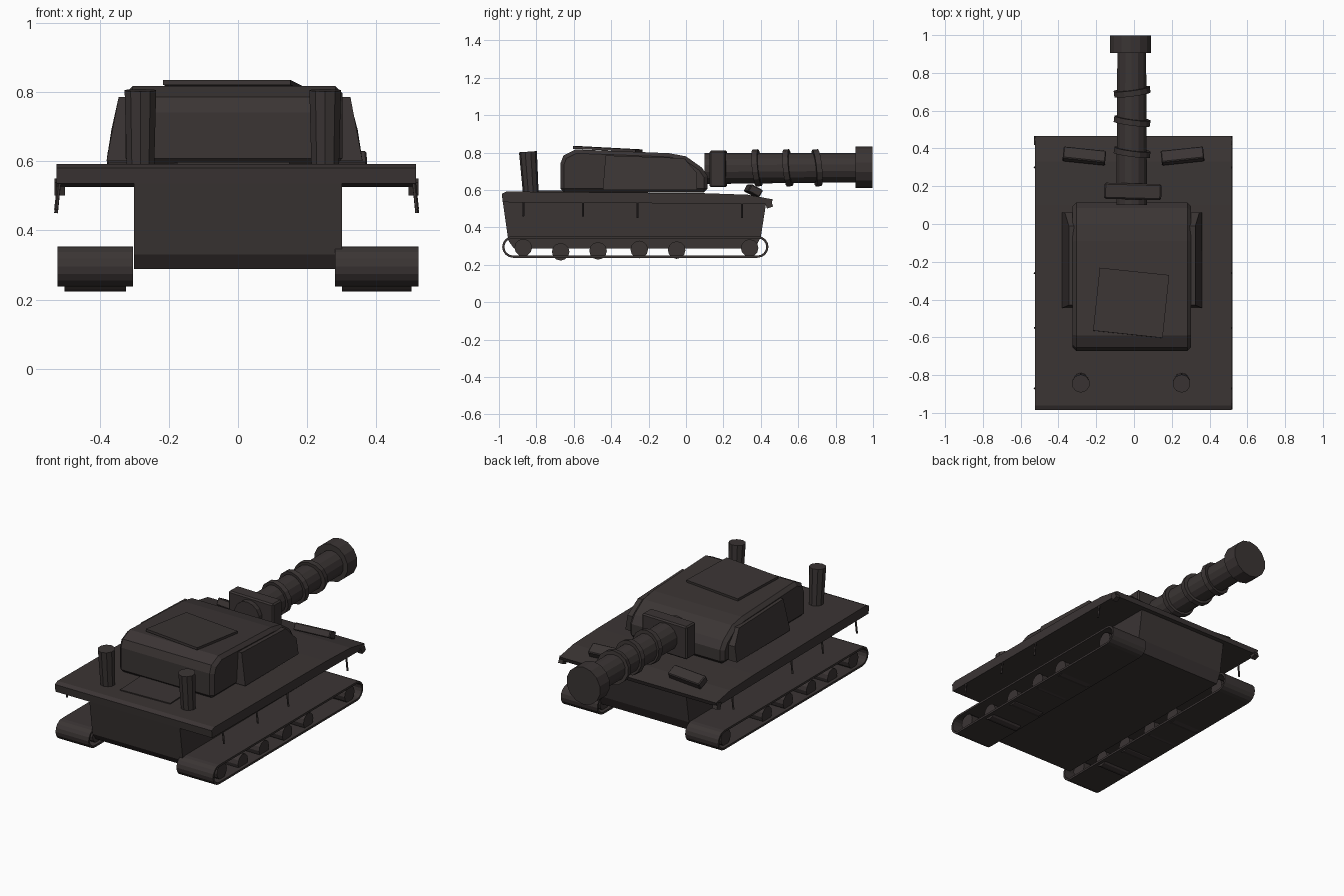
import bpy, bmesh, math
from mathutils import Matrix, Vector

if "Cube" in bpy.data.objects:
    bpy.data.objects.remove(bpy.data.objects["Cube"])

armor = bpy.data.materials.new("dark armor")
armor.diffuse_color = (0.043, 0.035, 0.034, 1)
armor.use_nodes = True
armor.node_tree.nodes["Principled BSDF"].inputs["Base Color"].default_value = armor.diffuse_color


def finish(name, bm, bevel=0):
    bmesh.ops.recalc_face_normals(bm, faces=bm.faces)
    me = bpy.data.meshes.new(name)
    bm.to_mesh(me)
    bm.free()
    me.materials.append(armor)
    ob = bpy.data.objects.new(name, me)
    bpy.context.collection.objects.link(ob)
    if bevel:
        m = ob.modifiers.new("bevel", 'BEVEL')
        m.width, m.segments = bevel, 1
        m.limit_method, m.angle_limit = 'ANGLE', math.radians(50)
    return ob


def box(name, x, y, z, rot=(0, 0, 0), bevel=0):
    """Box from min/max pairs, optionally rotated about its centre."""
    bm = bmesh.new()
    bmesh.ops.create_cube(bm, size=1)
    size = Vector((x[1] - x[0], y[1] - y[0], z[1] - z[0]))
    for v in bm.verts:
        v.co = Vector(a * b for a, b in zip(v.co, size))
    ob = finish(name, bm, bevel)
    ob.location = (sum(x) / 2, sum(y) / 2, sum(z) / 2)
    ob.rotation_euler = [math.radians(a) for a in rot]
    return ob


def extrude(name, pts, x0, x1, inset=0, bevel=0):
    """Side profile of (y, z) points swept from x0 to x1; inset shrinks nothing but the x1 cap's height."""
    bm = bmesh.new()
    a = [bm.verts.new((x0, y, z)) for y, z in pts]
    b = [bm.verts.new((x1, y, z)) for y, z in pts]
    bm.faces.new(a)
    bm.faces.new(b)
    for i in range(len(pts)):
        j = (i + 1) % len(pts)
        bm.faces.new((a[i], a[j], b[j], b[i]))
    return finish(name, bm, bevel)


def tube(name, p, q, r1, r2=None, sides=12):
    """Cylinder or cone between two points."""
    p, q = Vector(p), Vector(q)
    rot = (q - p).to_track_quat('Z', 'Y').to_matrix().to_4x4()
    bm = bmesh.new()
    bmesh.ops.create_cone(bm, cap_ends=True, segments=sides, radius1=r1, radius2=r2 or r1,
                          depth=(q - p).length, matrix=Matrix.Translation((p + q) / 2) @ rot)
    return finish(name, bm)


# Lower hull and wide deck with a drooping nose
extrude("hull", [(-0.98, 0.54), (-0.95, 0.33), (-0.92, 0.288), (0.37, 0.288), (0.40, 0.35), (0.43, 0.54)],
        -0.30, 0.30)
extrude("deck", [(-0.98, 0.535), (-0.985, 0.58), (-0.96, 0.592), (0.10, 0.583), (0.33, 0.575),
                 (0.465, 0.55), (0.455, 0.525)], -0.525, 0.515)


# Open track belts: an outer and an inner rounded loop
def track(name, x0, x1):
    def loop(r, x, bm):
        out = []
        for cy, start in ((0.383, -90), (-0.925, 90)):
            for k in range(9):
                t = math.radians(start + k * 22.5)
                out.append(bm.verts.new((x, cy + r * math.cos(t), 0.296 + r * math.sin(t))))
        return out
    bm = bmesh.new()
    rings = [loop(0.058, x0, bm), loop(0.058, x1, bm), loop(0.046, x1, bm), loop(0.046, x0, bm)]
    n = len(rings[0])
    for a, b in zip(rings, rings[1:] + rings[:1]):
        for i in range(n):
            j = (i + 1) % n
            bm.faces.new((a[i], a[j], b[j], b[i]))
    return finish(name, bm)


for side, x0, x1 in (("left", -0.522, -0.303), ("right", 0.28, 0.522)):
    track(side + "_track", x0, x1)
    for i, (y, z) in enumerate(((-0.87, 0.292), (-0.67, 0.27), (-0.47, 0.275), (-0.25, 0.282),
                                (-0.05, 0.279), (0.34, 0.29))):
        tube(f"{side}_wheel_{i}", (x0 + 0.02, y, z), (x1 - 0.02, y, z), 0.047)

# Turret: bevelled shell with a sloping front
extrude("turret", [(-0.672, 0.588), (-0.672, 0.74), (-0.655, 0.785), (-0.59, 0.817), (-0.09, 0.797),
                   (0.0, 0.78), (0.085, 0.72), (0.115, 0.675), (0.115, 0.588)], -0.325, 0.302, bevel=0.02)

# Sloped cheek plates on the turret sides
for side, s, x in (("left", -1, -0.31), ("right", 1, 0.29)):
    bm = bmesh.new()
    cap = []
    for dx_low, dx_top in ((0, 0), (0.07, 0.035)):
        cap.append([bm.verts.new((x + s * dx, y, z)) for dx, y, z in
                    ((dx_low, -0.445, 0.60), (dx_low, 0.06, 0.60), (dx_low * 0.8, 0.06, 0.69),
                     (dx_top, -0.01, 0.77), (dx_top, -0.43, 0.785))])
    bm.faces.new(cap[0])
    bm.faces.new(cap[1])
    for i in range(5):
        j = (i + 1) % 5
        bm.faces.new((cap[0][i], cap[0][j], cap[1][j], cap[1][i]))
    finish(side + "_cheek_plate", bm)

# Roof hatch and engine cover plates
box("roof_hatch", (-0.20, 0.17), (-0.585, -0.25), (0.812, 0.826), rot=(-3, 0, -6))
box("engine_cover", (-0.18, 0.145), (-0.86, -0.655), (0.588, 0.597), rot=(0, 0, 2))

# Exhaust stacks, leaning slightly back
for side, x in (("left", -0.282), ("right", 0.252)):
    tube(side + "_exhaust", (x, -0.83, 0.585), (x, -0.845, 0.805), 0.042, 0.048, 10)

# Gun: mantlet, barrel, reinforcing rings and muzzle
box("gun_mantlet", (-0.158, 0.145), (0.13, 0.215), (0.615, 0.812), rot=(0, 0, -1.5), bevel=0.008)
tube("gun_barrel", (-0.012, 0.10, 0.715), (-0.012, 0.93, 0.72), 0.083, 0.078, 14)
for i, (y, tilt) in enumerate(((0.38, 0.002), (0.545, 0.002), (0.70, -0.002))):
    tube(f"barrel_ring_{i}", (-0.01 - tilt, y - 0.015, 0.717), (-0.01 + tilt, y + 0.015, 0.72), 0.099, sides=14)
tube("muzzle", (-0.018, 0.905, 0.722), (-0.018, 0.998, 0.722), 0.112, sides=14)

# Tilted headlamp blocks on the nose
for side, x, turn in (("left", -0.263, -6), ("right", 0.257, 6)):
    box(side + "_lamp", (x - 0.113, x + 0.113), (0.325, 0.395), (0.575, 0.618), rot=(-28, 0, turn), bevel=0.005)

# Thin hangers under the deck edges
for side, x in (("left", -0.515), ("right", 0.507)):
    for i, (y, low) in enumerate(((-0.87, 0.46), (-0.55, 0.46), (-0.26, 0.45), (0.30, 0.45))):
        tube(f"{side}_hanger_{i}", (x * 1.02, y, low), (x, y, 0.55), 0.006, sides=5)
    box(side + "_corner_hook", (x - 0.015, x + 0.015), (0.425, 0.46), (0.505, 0.545), rot=(20, 0, 0))
